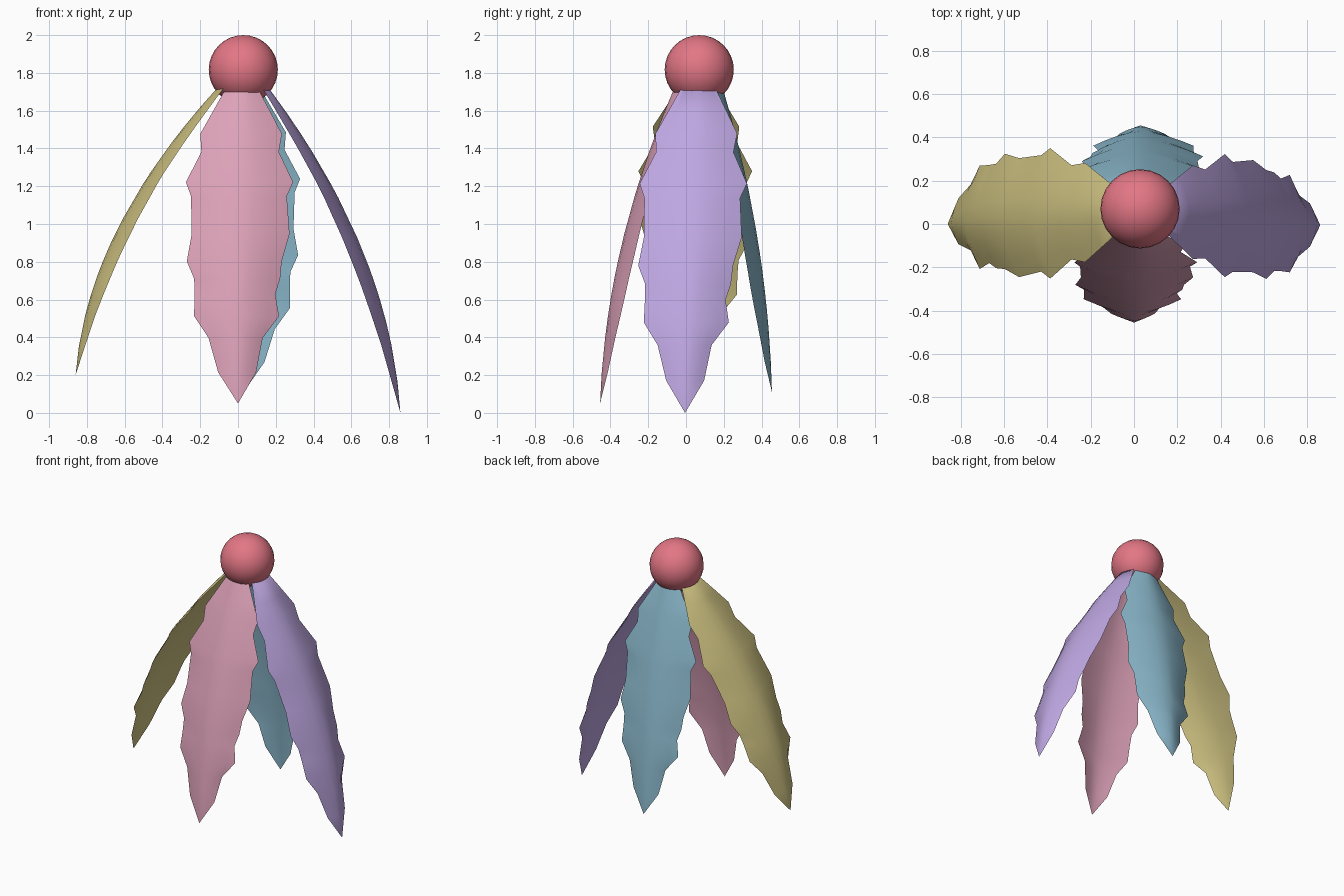
import bpy, bmesh, math
from mathutils import Vector

if "Cube" in bpy.data.objects:
    bpy.data.objects.remove(bpy.data.objects["Cube"])


def material(name, rgb):
    m = bpy.data.materials.new(name)
    m.diffuse_color = [(c / 255) ** 2.2 for c in rgb] + [1]
    m.use_nodes = True
    m.node_tree.nodes["Principled BSDF"].inputs["Base Color"].default_value = m.diffuse_color
    return m


# Serrated outline: fraction of leaf length, left half width, right half width, arch depth
OUTLINE = [(0, .095, .095, .035), (.07, .158, .158, .05), (.135, .217, .215, .06),
           (.193, .21, .2, .066), (.29, .29, .278, .072), (.335, .262, .245, .075),
           (.456, .256, .262, .08), (.544, .28, .222, .08), (.6, .24, .215, .077),
           (.65, .237, .19, .074), (.72, .238, .212, .066), (.79, .16, .126, .054),
           (.9, .107, .094, .032)]
COLUMNS = 8


def leaf(name, mat, out, root, tip, shift_root, shift_tip, scale=1):
    """Hanging arched leaf; root and tip are (radius, height) along direction out."""
    out, up = Vector(out), Vector((0, 0, 1))
    side = up.cross(out)
    bm = bmesh.new()

    def place(f, w=0, depth=0):
        g = f * (1.85 - .85 * f)
        r = root[0] + (tip[0] - root[0]) * g - depth
        z = root[1] + (tip[1] - root[1]) * f
        return out * r + side * (shift_root + (shift_tip - shift_root) * f + w) + up * z

    # Closed crescent rings: arched outer skin, flatter inner skin, shared rim
    rings = []
    for f, left, right, depth in OUTLINE:
        us = [2 * i / COLUMNS - 1 for i in range(COLUMNS + 1)]
        pts = [(u, depth * abs(u) ** 1.6) for u in us]
        pts += [(u, depth * (.35 + .65 * abs(u) ** 1.6)) for u in us[-2:0:-1]]
        rings.append([bm.verts.new(place(f, u * scale * (left if u < 0 else right), d)) for u, d in pts])
    end = bm.verts.new(place(1))
    n = len(rings[0])
    bm.faces.new(rings[0])
    for i in range(n):
        j = (i + 1) % n
        for a, b in zip(rings, rings[1:]):
            bm.faces.new((a[i], b[i], b[j], a[j]))
        bm.faces.new((rings[-1][i], end, rings[-1][j]))
    bmesh.ops.recalc_face_normals(bm, faces=bm.faces)
    for face in bm.faces:
        face.smooth = True
    for edge in bm.edges:
        edge.smooth = edge.calc_face_angle(0) < math.radians(60)
    me = bpy.data.meshes.new(name)
    bm.to_mesh(me)
    bm.free()
    me.materials.append(mat)
    bpy.context.collection.objects.link(bpy.data.objects.new(name, me))


# Four leaves around the ball
leaf("front_leaf", material("pink", (221, 161, 184)), (0, -1, 0), (.07, 1.70), (.455, .05), .02, 0)
leaf("right_leaf", material("lavender", (188, 165, 224)), (1, 0, 0), (.17, 1.71), (.86, 0), .065, -.005)
leaf("back_leaf", material("light blue", (140, 186, 206)), (0, 1, 0), (.20, 1.70), (.455, .11), -.03, -.03, 1.03)
leaf("left_leaf", material("straw yellow", (208, 195, 130)), (-1, 0, 0), (.11, 1.72), (.86, .2), -.06, 0, 1.06)

# Ball on top
bpy.ops.mesh.primitive_uv_sphere_add(segments=24, ring_count=16, radius=.183, location=(.028, .07, 1.817))
ball = bpy.context.object
ball.name = "top_ball"
ball.data.materials.append(material("coral red", (226, 118, 132)))
bpy.ops.object.shade_smooth()
